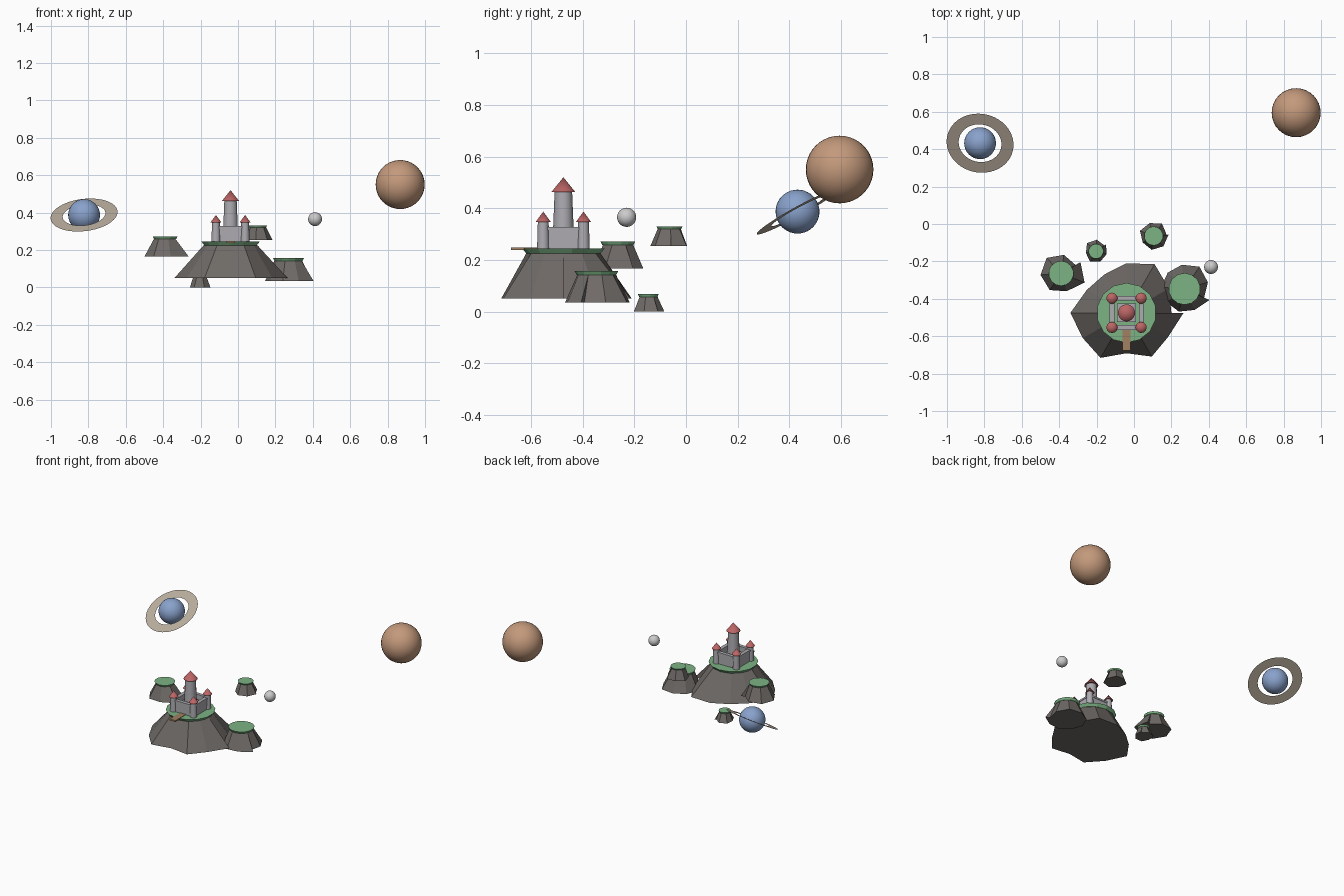
import bpy, bmesh
from math import cos, sin, radians, pi
from mathutils import Vector

if "Cube" in bpy.data.objects:
    bpy.data.objects.remove(bpy.data.objects["Cube"])


def mat(name, r, g, b):
    m = bpy.data.materials.new(name)
    m.diffuse_color = (r, g, b, 1)
    m.use_nodes = True
    m.node_tree.nodes["Principled BSDF"].inputs["Base Color"].default_value = m.diffuse_color
    return m


ROCK = mat("rock", .16, .145, .135)
GRASS = mat("grass", .2, .45, .23)
STONE = mat("stone", .42, .41, .44)
ROOF = mat("roof", .5, .13, .13)
DIRT = mat("dirt", .35, .22, .12)
ORANGE = mat("orange", .55, .32, .2)
BLUE = mat("blue", .25, .36, .6)
RING = mat("ring", .5, .43, .35)


def add_mesh(name, verts, faces, material):
    me = bpy.data.meshes.new(name)
    me.from_pydata(verts, [], faces)
    bm = bmesh.new()
    bm.from_mesh(me)
    bmesh.ops.recalc_face_normals(bm, faces=bm.faces)
    bm.to_mesh(me)
    bm.free()
    ob = bpy.data.objects.new(name, me)
    bpy.context.collection.objects.link(ob)
    if material:
        me.materials.append(material)
    return ob


def cone(name, x, y, z0, z1, r0, r1, sides, material, smooth=False):
    bpy.ops.mesh.primitive_cone_add(vertices=sides, radius1=r0, radius2=r1,
                                    depth=z1 - z0, location=(x, y, (z0 + z1) / 2))
    ob = bpy.context.object
    ob.name = name
    ob.data.materials.append(material)
    if smooth:
        bpy.ops.object.shade_smooth_by_angle(angle=radians(40))
    return ob


def box(name, x, y, z0, z1, sx, sy, material):
    bpy.ops.mesh.primitive_cube_add(size=1, location=(x, y, (z0 + z1) / 2))
    ob = bpy.context.object
    ob.name = name
    ob.scale = (sx, sy, z1 - z0)
    bpy.ops.object.transform_apply(location=False, rotation=False, scale=True)
    ob.data.materials.append(material)


def ball(name, loc, r, material):
    bpy.ops.mesh.primitive_uv_sphere_add(segments=32, ring_count=20, radius=r, location=loc)
    ob = bpy.context.object
    ob.name = name
    bpy.ops.object.shade_smooth()
    if material:
        ob.data.materials.append(material)


def island(name, x, y, z0, z1, z2, grass_r, radii, start):
    """Flared rock with a jagged base (first and last radius meet in a step) and a grass cap."""
    n = len(radii) - 1
    low, top = [], []
    for i, r in enumerate(radii):
        a = radians(start) + 2 * pi * i / n
        low.append((x + r * cos(a), y + r * sin(a), z0))
        t = grass_r * .9
        top.append((x + t * cos(a), y + t * sin(a), z1))
    m = n + 1
    faces = [(i, i + 1, m + i + 1, m + i) for i in range(n)]
    faces += [(n, 0, m), tuple(range(m)), tuple(range(m, m + n))]
    # the last top point coincides with the first
    faces = [tuple(m if v == m + n else v for v in f) for f in faces]
    add_mesh(name + "_rock", low + top[:-1], faces, ROCK)
    cone(name + "_grass", x, y, z1, z2, grass_r * .9, grass_r, 14, GRASS)


# floating islands
island("main_island", -.04, -.475, .05, .225, .245, .16,
       [.24, .262, .3, .265, .237, .245, .3, .27, .278, .216, .27, .257, .305], 0)
island("right_island", .27, -.347, .035, .142, .157, .085,
       [.115, .13, .143, .13, .125, .125, .12, .125, .125, .146], -24)
island("left_island", -.39, -.264, .166, .258, .271, .067,
       [.09, .1, .113, .11, .108, .1, .135, .12], 30)
island("low_island", -.203, -.146, 0, .057, .067, .04,
       [.055, .062, .065, .055, .064, .06, .058, .066], 35)
island("back_island", .105, -.064, .253, .32, .33, .051,
       [.07, .08, .072, .078, .068, .075, .076, .08], 5)

# castle
CX, CY, D = -.04, -.475, .078
box("path", CX, -.615, .238, .248, .045, .125, DIRT)
box("keep_base", CX, CY, .24, .3, .1, .1, STONE)
cone("keep_tower", CX, CY, .24, .463, .043, .034, 14, STONE, True)
cone("keep_roof", CX, CY, .463, .52, .046, 0, 14, ROOF, True)
for sx in (-1, 1):
    for sy in (-1, 1):
        x, y = CX + sx * D, CY + sy * D
        cone("corner_tower", x, y, .24, .346, .024, .021, 12, STONE, True)
        cone("corner_roof", x, y, .346, .387, .03, 0, 12, ROOF, True)
for s in (-1, 1):
    for part, z0, z1, w in (("wall", .24, .315, .018), ("wall_cap", .315, .327, .025)):
        box("side_" + part, CX + s * D, CY, z0, z1, w, 2 * D - .03, STONE)
        box("cross_" + part, CX, CY + s * D, z0, z1, 2 * D - .03, w, STONE)

# planets and moon
ball("moon", (.412, -.23, .365), .037, None)
ball("large_planet", (.867, .595, .55), .131, ORANGE)
ball("ringed_planet", (-.823, .432, .387), .085, BLUE)

# flat planet ring
N = 48
pts = [(r * cos(2 * pi * i / N), r * sin(2 * pi * i / N), 0) for r in (.115, .18) for i in range(N)]
quads = [(i, (i + 1) % N, N + (i + 1) % N, N + i) for i in range(N)]
ring = add_mesh("planet_ring", pts, quads, RING)
ring.location = (-.823, .432, .387)
ring.rotation_euler = (.5, -.12, 0)
